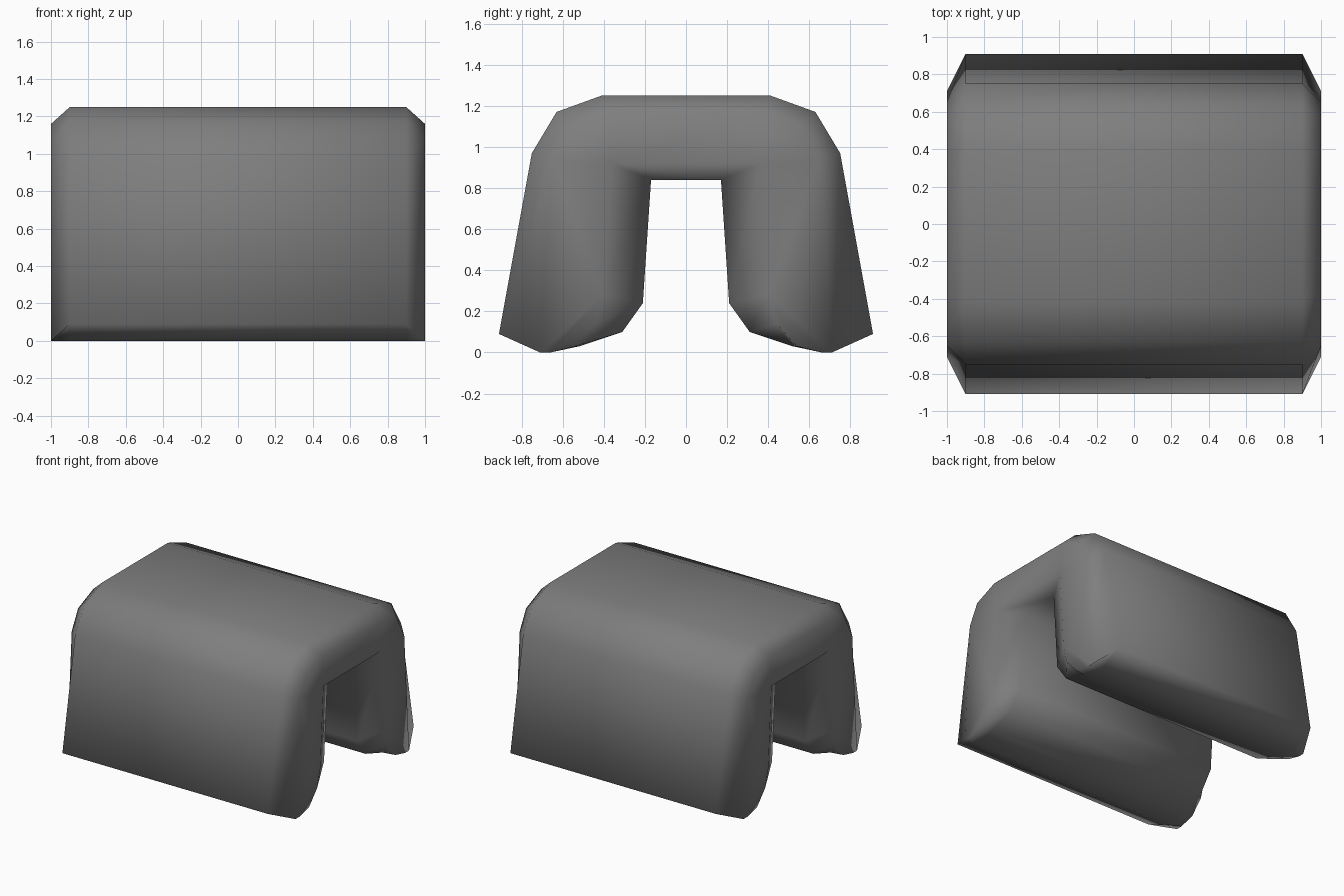
import bpy, bmesh

if "Cube" in bpy.data.objects:
    bpy.data.objects.remove(bpy.data.objects["Cube"])

# Half cross-sections (y, z), from roof outer edge down the wall, under the leg, up to the tunnel ceiling
MIDDLE = [(0.41, 1.25), (0.63, 1.17), (0.75, 0.97), (0.91, 0.09), (0.71, 0.0),
          (0.52, 0.03), (0.31, 0.10), (0.21, 0.24), (0.17, 0.84)]
# End section: pulled in on the outside, opened out on the tunnel side
END = [(0.38, 1.16), (0.57, 1.08), (0.65, 0.93), (0.71, 0.0), (0.66, 0.0),
       (0.54, 0.03), (0.44, 0.14), (0.40, 0.28), (0.36, 0.92)]


def ring(bm, half, x):
    """Closed ring of vertices made from a half section mirrored across y = 0."""
    points = half + [(-y, z) for y, z in reversed(half)]
    return [bm.verts.new((x, y, z)) for y, z in points]


def bridge(bm, a, b):
    n = len(a)
    for i in range(n):
        j = (i + 1) % n
        bm.faces.new((a[i], a[j], b[j], b[i]))


# Arched body with bevelled ends
bm = bmesh.new()
rings = [ring(bm, END, -1), ring(bm, MIDDLE, -0.9),
         ring(bm, MIDDLE, 0.9), ring(bm, END, 1)]
for a, b in zip(rings, rings[1:]):
    bridge(bm, a, b)

# End caps: roof strip plus two leg faces
for r in (rings[0], rings[-1]):
    n = len(r)
    h = n // 2
    bm.faces.new((r[0], r[h - 1], r[h], r[n - 1]))
    for side in (r[:h], r[h:][::-1]):
        bm.faces.new((side[0], side[1], side[2], side[8]))
        bm.faces.new((side[2], side[3], side[7], side[8]))
        bm.faces.new((side[3], side[4], side[5], side[6], side[7]))

bmesh.ops.recalc_face_normals(bm, faces=bm.faces)
for f in bm.faces:
    f.smooth = True

mesh = bpy.data.meshes.new("arched_body")
bm.to_mesh(mesh)
bm.free()
body = bpy.data.objects.new("arched_body", mesh)
bpy.context.collection.objects.link(body)

# Single grey colour
grey = bpy.data.materials.new("mid_grey")
grey.diffuse_color = (0.21, 0.21, 0.21, 1)
grey.use_nodes = True
grey.node_tree.nodes["Principled BSDF"].inputs["Base Color"].default_value = grey.diffuse_color
mesh.materials.append(grey)
